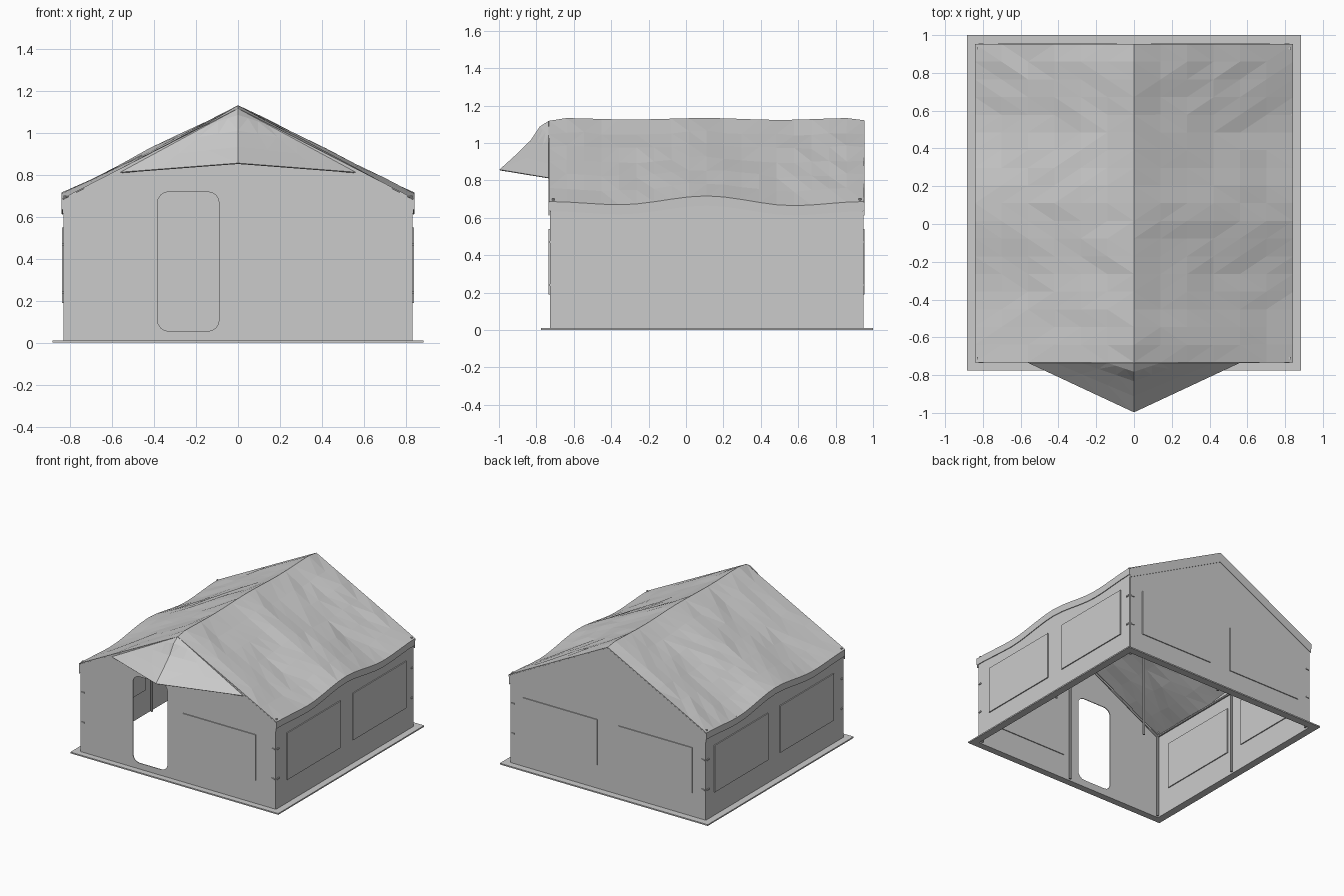
import bpy, bmesh, math, random
from mathutils import Vector

random.seed(4)
cube = bpy.data.objects.get("Cube")
if cube:
    bpy.data.objects.remove(cube, do_unlink=True)

canvas = bpy.data.materials.new("grey_canvas")
canvas.use_nodes = True
GREY = (0.6, 0.6, 0.6, 1)
canvas.diffuse_color = GREY
canvas.node_tree.nodes["Principled BSDF"].inputs["Base Color"].default_value = GREY

# Main dimensions
W, FRONT, BACK, MID = 0.83, -0.725, 0.945, 0.11
EAVE, RIDGE = 0.67, 1.11


def finish(name, bm, thick=0):
    bmesh.ops.recalc_face_normals(bm, faces=bm.faces)
    mesh = bpy.data.meshes.new(name)
    bm.to_mesh(mesh)
    bm.free()
    mesh.materials.append(canvas)
    obj = bpy.data.objects.new(name, mesh)
    bpy.context.collection.objects.link(obj)
    if thick:
        mod = obj.modifiers.new("cloth_thickness", 'SOLIDIFY')
        mod.thickness = thick
        mod.offset = 0
    return obj


def box(name, centre, size):
    bm = bmesh.new()
    bmesh.ops.create_cube(bm, size=1)
    bmesh.ops.scale(bm, vec=size, verts=bm.verts)
    bmesh.ops.translate(bm, vec=centre, verts=bm.verts)
    return finish(name, bm)


def rod(name, a, b, r=0.009):
    a, b = Vector(a), Vector(b)
    bm = bmesh.new()
    bmesh.ops.create_cone(bm, cap_ends=True, segments=8, radius1=r, radius2=r, depth=(b - a).length)
    bmesh.ops.rotate(bm, matrix=(b - a).to_track_quat('Z', 'Y').to_matrix(), verts=bm.verts)
    bmesh.ops.translate(bm, vec=(a + b) / 2, verts=bm.verts)
    return finish(name, bm)


def sheet(name, rows, thick=0.006):
    """Cloth surface through a grid of points."""
    bm = bmesh.new()
    grid = [[bm.verts.new(p) for p in row] for row in rows]
    for r0, r1 in zip(grid, grid[1:]):
        for i in range(len(r0) - 1):
            bm.faces.new((r0[i], r0[i + 1], r1[i + 1], r1[i]))
    bmesh.ops.remove_doubles(bm, verts=bm.verts, dist=0.0005)
    bmesh.ops.triangulate(bm, faces=bm.faces)
    return finish(name, bm, thick)


def panel_wall(name, loops, y):
    """Flat upright wall from an outline and optional hole outlines."""
    bm = bmesh.new()
    edges = []
    for loop in loops:
        vs = [bm.verts.new((x, y, z)) for x, z in loop]
        edges += [bm.edges.new((vs[i - 1], vs[i])) for i in range(len(vs))]
    bmesh.ops.triangle_fill(bm, edges=edges, use_beauty=True, normal=(0, -1, 0))
    return finish(name, bm, 0.006)


def rounded(x0, x1, z0, z1, r, n=5):
    pts = []
    for k, (cx, cz) in enumerate([(x1 - r, z1 - r), (x0 + r, z1 - r), (x0 + r, z0 + r), (x1 - r, z0 + r)]):
        for i in range(n):
            a = math.pi / 2 * (k + i / (n - 1))
            pts.append((cx + r * math.cos(a), cz + r * math.sin(a)))
    return pts


def lerp_table(table, y):
    for (y0, v0), (y1, v1) in zip(table, table[1:]):
        if y <= y1:
            t = max(0, (y - y0) / (y1 - y0))
            t = t * t * (3 - 2 * t)
            return v0 + (v1 - v0) * t
    return table[-1][1]


# End walls, with a rounded doorway in the front one
gable = [(-W, 0), (W, 0), (W, EAVE), (0, RIDGE), (-W, EAVE)]
panel_wall("front_wall", [gable, rounded(-0.385, -0.09, 0.055, 0.72, 0.055)], FRONT)
panel_wall("back_wall", [gable], BACK)

# Side walls
for side, s in (("left", 1), ("right", -1)):
    box(f"{side}_wall", (s * W, (FRONT + BACK) / 2, EAVE / 2), (0.006, BACK - FRONT, EAVE))
    for place, y0, y1 in (("front", -0.6, 0.05), ("back", 0.2, 0.85)):
        box(f"{side}_{place}_window_cover", (s * W, (y0 + y1) / 2, 0.37), (0.022, y1 - y0, 0.36))
    box(f"back_{side}_window_cover", (s * 0.405, BACK, 0.365), (0.63, 0.02, 0.35))
box("front_window_cover", (0.355, FRONT, 0.365), (0.62, 0.02, 0.35))

# Ground skirt: a flat ring around the foot of the walls
bm = bmesh.new()
outer = [(-0.885, -0.775), (0.885, -0.775), (0.885, 1.0), (-0.885, 1.0)]
inner = [(-W, FRONT), (W, FRONT), (W, BACK), (-W, BACK)]
vo = [bm.verts.new((x, y, 0.005)) for x, y in outer]
vi = [bm.verts.new((x, y, 0.005)) for x, y in inner]
for i in range(4):
    bm.faces.new((vo[i - 1], vo[i], vi[i], vi[i - 1]))
finish("ground_skirt", bm, 0.01)

# Wrinkled roof cloth, sagging between the frames, with a hem over the side walls
EAVE_LINE = [(-0.73, 0.685), (-0.35, 0.668), (0.11, 0.715), (0.57, 0.663), (0.95, 0.685)]
RIDGE_LINE = [(-0.73, 1.115), (-0.68, 1.13), (-0.3, 1.122), (0.11, 1.13), (0.5, 1.12), (0.9, 1.13), (0.95, 1.118)]
COLS, ROWS = 6, 18
rows = []
for j in range(ROWS + 1):
    y = FRONT - 0.008 + (BACK - FRONT + 0.016) * j / ROWS
    ridge, eave = lerp_table(RIDGE_LINE, y), lerp_table(EAVE_LINE, y)
    row = []
    for i in range(-COLS, COLS + 1):
        u = abs(i) / COLS
        z = ridge + (eave - ridge) * u
        if 0 < j < ROWS and 0 < u < 1:
            z += random.uniform(-0.009, 0.004)
        row.append((0.84 * i / COLS, y, z))
    hem = [(s * 0.838, y, eave - 0.05) for s in (-1, 1)]
    rows.append([hem[0]] + row + [hem[1]])
sheet("roof", rows)

# Roof flaps lying on the end walls
for name, y in (("front_flap", FRONT - 0.007), ("back_flap", BACK + 0.007)):
    xs = (-0.838, 0, 0.838)
    sheet(name, [[(x, y, (1.115, 0.682)[x != 0]) for x in xs],
                 [(x, y, (1.045, 0.612)[x != 0]) for x in xs]], 0.004)

# Pointed canopy over the entrance
spine = [(-0.733, 1.115), (-0.78, 1.085), (-0.83, 1.01), (-0.91, 0.932), (-0.995, 0.855)]
rows = []
for k, (y, z) in enumerate(spine):
    f = k / (len(spine) - 1)
    mid = Vector((0, y, z))
    row = []
    for i in range(-3, 4):
        end = Vector((math.copysign(0.56 * f, i), -0.733, 1.115 - 0.303 * f))
        row.append(mid.lerp(end, abs(i) / 3))
    rows.append(row)
sheet("entrance_canopy", rows)

# Inner frame: posts, rafters, ridge and eave bars
P, TOP, PEAK = W - 0.02, EAVE - 0.02, RIDGE - 0.025
for place, y in (("front", FRONT + 0.02), ("middle", MID), ("back", BACK - 0.02)):
    rod(f"{place}_centre_post", (0, y, 0.005), (0, y, PEAK))
    for side, s in (("left", 1), ("right", -1)):
        rod(f"{place}_{side}_post", (s * P, y, 0.005), (s * P, y, TOP))
        rod(f"{place}_{side}_rafter", (s * P, y, TOP), (0, y, PEAK))
for name, x, z in (("ridge_bar", 0, PEAK), ("left_eave_bar", P, TOP), ("right_eave_bar", -P, TOP)):
    rod(name, (x, FRONT + 0.02, z), (x, BACK - 0.02, z))

# Corner toggles on the walls and eyelets at the roof corners
for end, y, d in (("front", FRONT, -1), ("back", BACK, 1)):
    for side, s in (("left", 1), ("right", -1)):
        for level, z in (("lower", 0.24), ("upper", 0.47)):
            box(f"{end}_{side}_{level}_toggle", (s * (W + 0.004), y - d * 0.02, z), (0.012, 0.025, 0.01))
            box(f"{end}_{side}_{level}_end_toggle", (s * (W - 0.02), y + d * 0.004, z), (0.025, 0.012, 0.01))
        rod(f"{end}_{side}_eyelet", (s * 0.825, y - d * 0.015, 0.685), (s * 0.825, y - d * 0.015, 0.702), 0.007)
